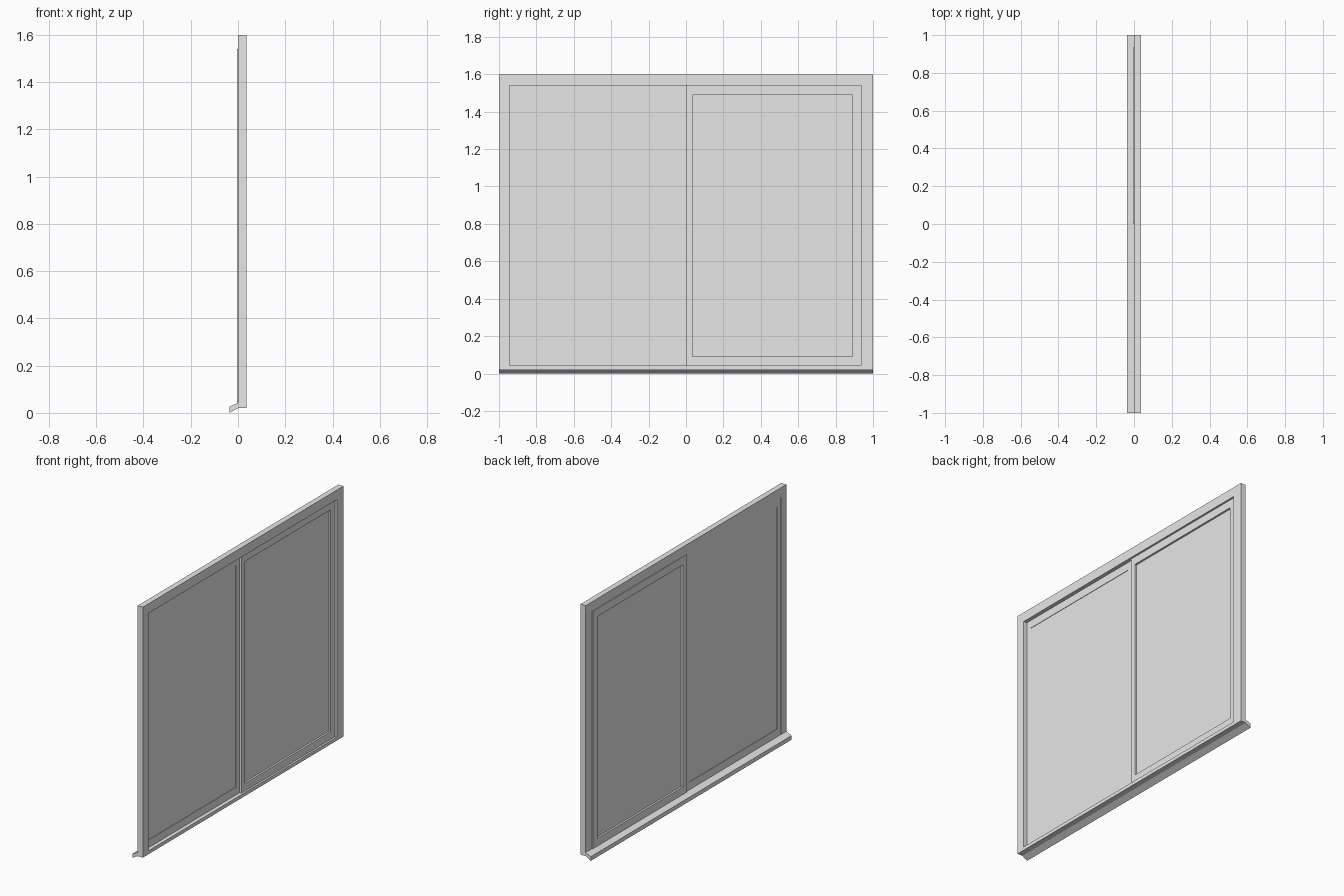
import bpy
import bmesh

cube = bpy.data.objects.get("Cube")
if cube:
    bpy.data.objects.remove(cube, do_unlink=True)

grey = bpy.data.materials.new("light_grey")
grey.use_nodes = True
grey.diffuse_color = (0.8, 0.8, 0.8, 1)
grey.node_tree.nodes["Principled BSDF"].inputs["Base Color"].default_value = (0.8, 0.8, 0.8, 1)


def finish(name, bm):
    """Turn a bmesh into a named, shaded object."""
    bmesh.ops.recalc_face_normals(bm, faces=bm.faces)
    mesh = bpy.data.meshes.new(name)
    bm.to_mesh(mesh)
    bm.free()
    mesh.materials.append(grey)
    obj = bpy.data.objects.new(name, mesh)
    bpy.context.collection.objects.link(obj)
    bpy.ops.object.select_all(action='DESELECT')
    obj.select_set(True)
    bpy.context.view_layer.objects.active = obj
    bpy.ops.object.shade_smooth_by_angle()
    return obj


def ring(name, outer, inner, x0, x1):
    """Mitred rectangular frame; rectangles are (y0, y1, z0, z1)."""
    bm = bmesh.new()

    def loop(r, x):
        y0, y1, z0, z1 = r
        return [bm.verts.new((x, y, z)) for y, z in ((y0, z0), (y1, z0), (y1, z1), (y0, z1))]

    loops = [loop(outer, x0), loop(outer, x1), loop(inner, x1), loop(inner, x0)]
    for k in range(4):
        a, b = loops[k], loops[(k + 1) % 4]
        for i in range(4):
            j = (i + 1) % 4
            bm.faces.new((a[i], a[j], b[j], b[i]))
    return finish(name, bm)


def prism(name, profile, y0, y1):
    """Extrude an (x, z) profile along y."""
    bm = bmesh.new()
    a = [bm.verts.new((x, y0, z)) for x, z in profile]
    b = [bm.verts.new((x, y1, z)) for x, z in profile]
    bm.faces.new(a)
    bm.faces.new(b)
    for i in range(len(a)):
        j = (i + 1) % len(a)
        bm.faces.new((a[i], a[j], b[j], b[i]))
    return finish(name, bm)


def slab(name, rect, x0, x1):
    y0, y1, z0, z1 = rect
    return prism(name, [(x0, z0), (x1, z0), (x1, z1), (x0, z1)], y0, y1)


# Outer frame
ring("outer_frame", (-1, 1, 0.02, 1.6), (-0.945, 0.935, 0.042, 1.54), 0, 0.036)

# Two sliding sashes with their panes; the second is thicker
sashes = [
    ("near", (-0.945, 0, 0.042, 1.54), (-0.91, -0.038, 0.09, 1.49), (0.002, 0.012), (0.005, 0.009)),
    ("far", (0, 0.935, 0.042, 1.54), (0.036, 0.89, 0.09, 1.49), (-0.004, 0.024), (0.008, 0.012)),
]
for label, outer, inner, depth, pane in sashes:
    ring(label + "_sash", outer, inner, *depth)
    slab(label + "_pane", inner, *pane)

# Sloping sill along the outside
prism("sill", [(-0.036, 0), (-0.036, 0.026), (0, 0.043), (0, 0.02)], -1, 1)
